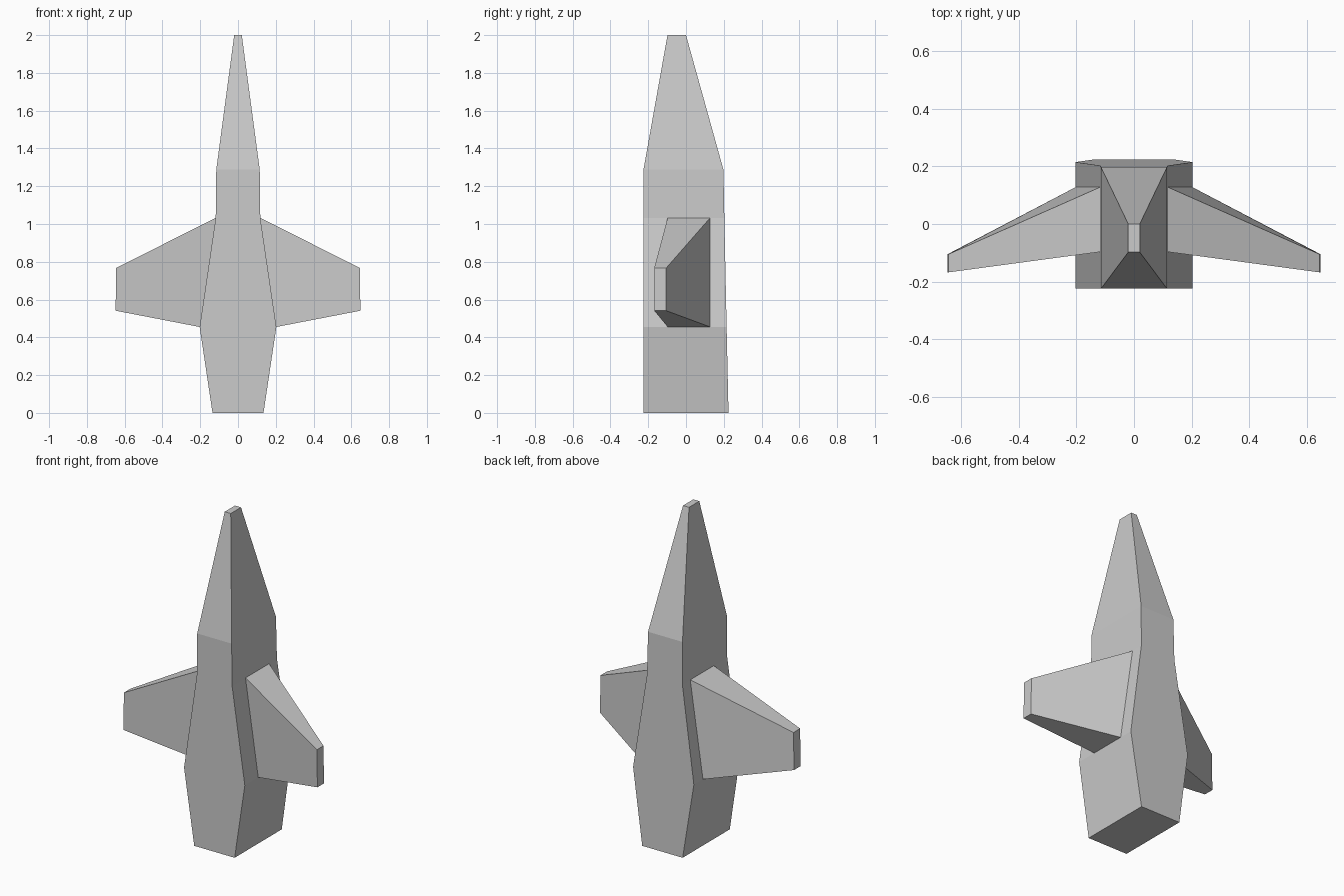
import bpy
import bmesh

if "Cube" in bpy.data.objects:
    bpy.data.objects.remove(bpy.data.objects["Cube"])


def loft(name, rings, mirrored=False):
    """Join successive four-cornered rings into a closed flat-faced solid."""
    bm = bmesh.new()
    loops = [[bm.verts.new(p) for p in ring] for ring in rings]
    for a, b in zip(loops, loops[1:]):
        for i in range(4):
            j = (i + 1) % 4
            bm.faces.new((a[i], a[j], b[j], b[i]))
    bm.faces.new(loops[0][::-1])
    bm.faces.new(loops[-1])
    bmesh.ops.recalc_face_normals(bm, faces=bm.faces)
    mesh = bpy.data.meshes.new(name)
    bm.to_mesh(mesh)
    bm.free()
    obj = bpy.data.objects.new(name, mesh)
    bpy.context.collection.objects.link(obj)
    if mirrored:
        mod = obj.modifiers.new("Mirror", 'MIRROR')
        mod.use_mirror_merge = False
    return obj


def body_ring(z, half_width, y_front, y_back):
    w = half_width
    return [(-w, y_front, z), (w, y_front, z), (w, y_back, z), (-w, y_back, z)]


def wing_ring(x_low, z_low, x_high, z_high, y_front, y_back):
    return [(x_low, y_front, z_low), (x_low, y_back, z_low),
            (x_high, y_back, z_high), (x_high, y_front, z_high)]


# Fuselage: height, half width, front and back depth
sections = [
    (0.0, 0.135, -0.225, 0.225),
    (0.455, 0.203, -0.225, 0.215),
    (1.033, 0.118, -0.225, 0.203),
    (1.288, 0.115, -0.225, 0.198),
    (2.0, 0.02, -0.098, 0.0),
]
loft("fuselage", [body_ring(*s) for s in sections])

# Wings: root follows the fuselage side, tip is swept forward
loft("wings", [
    wing_ring(0.203, 0.455, 0.118, 1.033, -0.097, 0.128),
    wing_ring(0.648, 0.541, 0.645, 0.767, -0.168, -0.105),
], mirrored=True)
